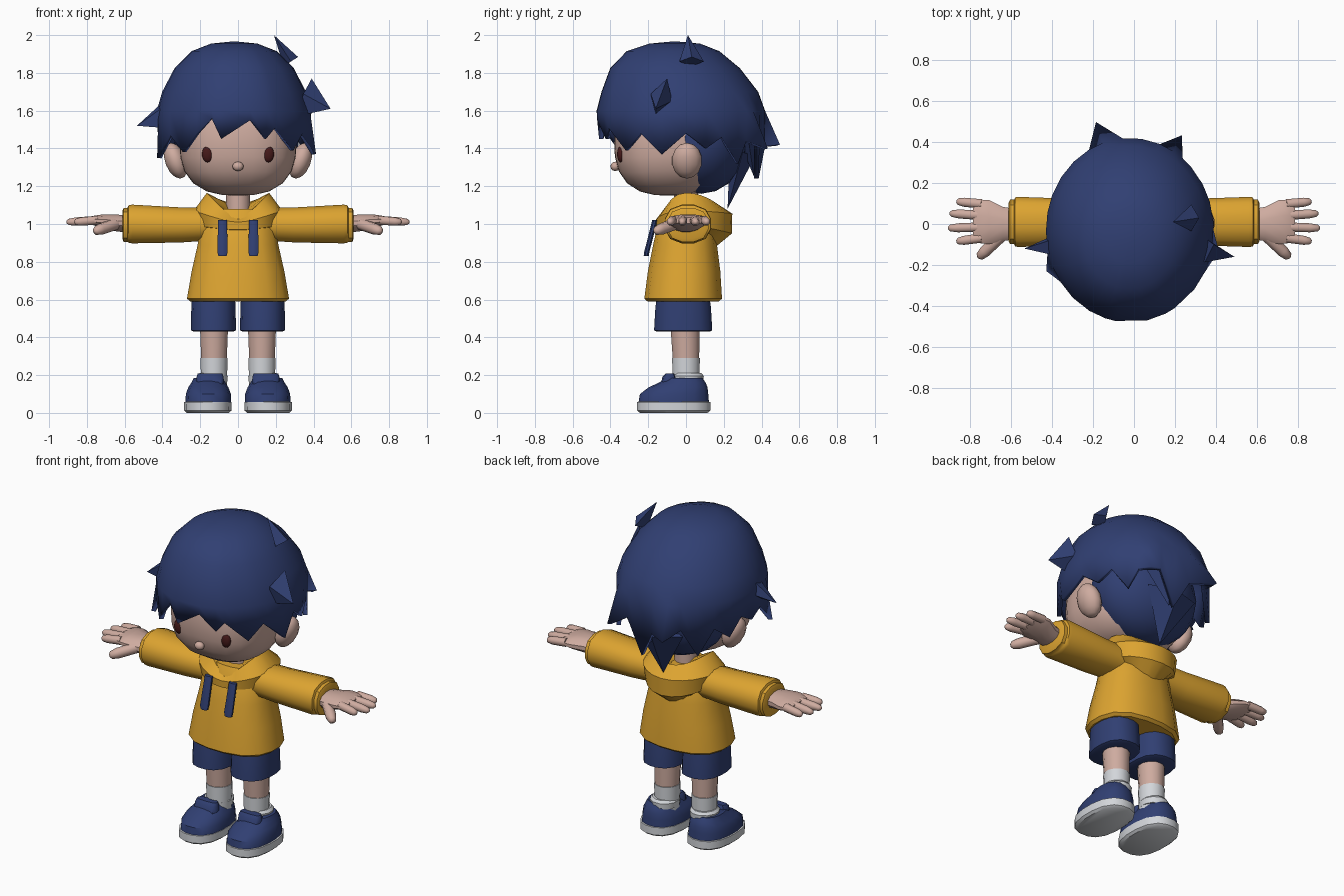
import bpy
import bmesh
import math
from mathutils import Vector

cube = bpy.data.objects.get("Cube")
if cube:
    bpy.data.objects.remove(cube, do_unlink=True)


def material(name, rgb):
    mat = bpy.data.materials.new(name)
    mat.use_nodes = True
    colour = (*rgb, 1.0)
    mat.diffuse_color = colour
    bsdf = next(n for n in mat.node_tree.nodes if n.type == 'BSDF_PRINCIPLED')
    bsdf.inputs["Base Color"].default_value = colour
    bsdf.inputs["Roughness"].default_value = 0.8
    return mat


NAVY = material("navy", (0.03, 0.05, 0.17))
YELLOW = material("yellow", (0.72, 0.37, 0.03))
SKIN = material("skin", (0.62, 0.41, 0.35))
WHITE = material("white", (0.65, 0.67, 0.7))
BROWN = material("dark brown", (0.06, 0.01, 0.01))


def finish(name, bm, mat, mirror=False, angle=40):
    bmesh.ops.recalc_face_normals(bm, faces=bm.faces[:])
    mesh = bpy.data.meshes.new(name)
    bm.to_mesh(mesh)
    bm.free()
    mesh.materials.append(mat)
    mesh.shade_smooth()
    mesh.set_sharp_from_angle(angle=math.radians(angle))
    obj = bpy.data.objects.new(name, mesh)
    bpy.context.scene.collection.objects.link(obj)
    if mirror:
        obj.modifiers.new("mirror", 'MIRROR')
    return obj


def loft(name, rings, mat, mirror=False, closed=False, cap_end=True, angle=40):
    """Skin a list of equal rings of points."""
    bm = bmesh.new()
    rows = [[bm.verts.new(p) for p in ring] for ring in rings]
    n = len(rows[0])
    pairs = list(zip(rows, rows[1:]))
    if closed:
        pairs.append((rows[-1], rows[0]))
    for a, b in pairs:
        for i in range(n):
            j = (i + 1) % n
            bm.faces.new((a[i], a[j], b[j], b[i]))
    if not closed:
        bm.faces.new(rows[0])
        if cap_end:
            bm.faces.new(rows[-1])
    return finish(name, bm, mat, mirror, angle)


def outline(rx, ry, n=16, power=2.5):
    """Rounded-box outline."""
    pts = []
    for i in range(n):
        a = math.tau * (i + 0.5) / n
        c, s = math.cos(a), math.sin(a)
        k = (abs(c) ** power + abs(s) ** power) ** (-1 / power)
        pts.append((c * k * rx, s * k * ry))
    return pts


def stack(name, levels, mat, mirror=False, cx=0.0, n=16, power=2.5):
    """Upright loft; levels are (z, rx, ry, centre y)."""
    rings = [[(cx + x, cy + y, z) for x, y in outline(rx, ry, n, power)]
             for z, rx, ry, cy in levels]
    return loft(name, rings, mat, mirror)


def sideways(name, levels, mat, n=12, power=2.5):
    """Mirrored loft along x; levels are (x, ry, rz, centre y, centre z)."""
    rings = [[(x, cy + y, cz + z) for y, z in outline(ry, rz, n, power)]
             for x, ry, rz, cy, cz in levels]
    return loft(name, rings, mat, True)


def ball(name, centre, radii, mat, mirror=False, power=2.0, seg=24, tilt=0.0):
    bm = bmesh.new()
    bmesh.ops.create_uvsphere(bm, u_segments=seg, v_segments=seg // 2, radius=1)
    for v in bm.verts:
        k = sum(abs(c) ** power for c in v.co) ** (-1 / power)
        p = Vector([c * k * r for c, r in zip(v.co, radii)])
        p.x += tilt * p.z
        v.co = p + Vector(centre)
    return finish(name, bm, mat, mirror, 60)


def finger(name, start, end, r, mat):
    a, b = Vector(start), Vector(end)
    d = b - a
    side = d.cross(Vector((0, 0, 1))).normalized()
    up = side.cross(d).normalized()
    rings = [[a + d * t + side * u * r * k + up * v * r * k for u, v in outline(1, 1, 8, 2)]
             for t, k in ((0, 1), (0.7, 0.95), (0.93, 0.7), (1, 0.25))]
    return loft(name, rings, mat, True, angle=60)


def spike(name, base, tip, width, thick, mat=NAVY):
    """Flattened four-sided lock of hair."""
    base, tip, width = Vector(base), Vector(tip), Vector(width)
    flat = (tip - base).cross(width).normalized() * thick
    bm = bmesh.new()
    ring = [bm.verts.new(base + o) for o in (width, flat, -width, -flat)]
    top = bm.verts.new(tip)
    bm.faces.new(ring)
    for i in range(4):
        bm.faces.new((ring[i], ring[(i + 1) % 4], top))
    return finish(name, bm, mat, False, 30)


# Head, face and ears
ball("head", (0, -0.09, 1.43), (0.31, 0.29, 0.28), SKIN, power=2.6)
ball("nose", (0, -0.375, 1.305), (0.03, 0.025, 0.025), SKIN, seg=12)
ball("eyes", (0.16, -0.345, 1.37), (0.031, 0.02, 0.044), BROWN, True, seg=16)
ball("ears", (0.33, 0.005, 1.335), (0.06, 0.08, 0.095), SKIN, True, seg=14, tilt=0.25)
stack("neck", [(1.0, 0.065, 0.065, 0), (1.2, 0.065, 0.065, 0)], SKIN, n=12, power=2)

# Hair: scalp, jagged outer shell and loose locks
ball("scalp_hair", (0, 0.08, 1.45), (0.325, 0.25, 0.29), NAVY, seg=20)
# lower edge: angle from the front, height, flare
edge = [(-10, 1.45, 0.97), (12, 1.55, 1), (25, 1.45, 0.97), (32, 1.51, 1), (50, 1.39, 1),
        (62, 1.48, 1), (78, 1.37, 1.08), (94, 1.48, 0.98), (108, 1.4, 0.98), (120, 1.46, 0.98),
        (133, 1.32, 1), (141, 1.44, 1), (149, 1.4, 1.2), (159, 1.45, 1), (172, 1.24, 0.93),
        (185, 1.41, 1), (199, 1.42, 1.24), (209, 1.45, 1), (222, 1.29, 1), (235, 1.44, 0.98),
        (248, 1.37, 0.98), (259, 1.47, 0.98), (271, 1.42, 0.98), (282, 1.47, 1),
        (294, 1.35, 1.09), (304, 1.47, 1), (317, 1.38, 0.97), (331, 1.48, 1), (343, 1.56, 1)]
dome = [(0.06, 1.965, -0.06), (0.3, 1.955, -0.06), (0.55, 1.915, -0.07),
        (0.77, 1.825, -0.06), (0.93, 1.7, -0.035), (1.0, 1.6, -0.03)]


def hair_point(deg, ratio, z, cy):
    a = math.radians(deg)
    return (-0.02 + 0.41 * ratio * math.sin(a), cy - 0.45 * ratio * math.cos(a), z)


rings = [[hair_point(a, ratio, z, cy) for a, _, _ in edge] for ratio, z, cy in dome]
rings.append([hair_point(a, flare, z, -0.03) for a, z, flare in edge])
shell = loft("hair_shell", rings, NAVY, cap_end=False, angle=35)
solid = shell.modifiers.new("thickness", 'SOLIDIFY')
solid.thickness = 0.025

spike("side_lock_right", (-0.38, -0.1, 1.6), (-0.535, -0.12, 1.52), (0.03, 0.04, 0.09), 0.06)
spike("side_lock_left", (0.35, -0.13, 1.67), (0.49, -0.16, 1.61), (0.04, 0.03, 0.1), 0.06)
spike("back_lock", (-0.02, 0.3, 1.38), (0.0, 0.22, 1.08), (0.17, 0, 0), 0.07)
spike("nape_lock", (0.04, 0.33, 1.45), (0.05, 0.36, 1.25), (0.15, 0, 0), 0.05)
spike("crown_tuft", (0.28, 0.03, 1.86), (0.19, 0.01, 2.0), (0, 0.065, 0), 0.045)

# Hooded top
stack("hoodie_body", [(0.59, 0.255, 0.19, -0.015), (0.605, 0.272, 0.207, -0.015),
                      (0.75, 0.247, 0.193, -0.01), (0.89, 0.215, 0.17, -0.005),
                      (1.0, 0.2, 0.15, 0), (1.08, 0.15, 0.11, 0)], YELLOW)
sideways("sleeves", [(0.1, 0.11, 0.085, 0.01, 1.0), (0.3, 0.115, 0.094, 0.01, 0.995),
                     (0.56, 0.124, 0.104, 0.01, 1.0), (0.58, 0.122, 0.1, 0.01, 1.0),
                     (0.585, 0.11, 0.092, 0.01, 0.995), (0.605, 0.11, 0.092, 0.01, 0.995),
                     (0.612, 0.095, 0.075, 0.01, 0.995)], YELLOW)

# Hood: cross-section points blended between front, side and back as (radius, z)
section = [((0.05, 0.99), (0.06, 1.11), (0.07, 1.05)),
           ((0.12, 1.035), (0.165, 1.165), (0.16, 1.11)),
           ((0.165, 1.01), (0.235, 1.07), (0.245, 1.055)),
           ((0.165, 0.97), (0.215, 0.99), (0.243, 0.95)),
           ((0.1, 0.95), (0.13, 0.96), (0.14, 0.865))]
rings = []
for i in range(24):
    a = math.tau * i / 24
    s, c = math.sin(a), math.cos(a)
    weights = (max(c, 0) ** 2, s * s, max(-c, 0) ** 2)
    ring = []
    for keys in section:
        r = sum(w * k[0] for w, k in zip(weights, keys))
        z = sum(w * k[1] for w, k in zip(weights, keys))
        ring.append((r * s, -r * c, z))
    rings.append(ring)
loft("hood", rings, YELLOW, closed=True)

# Drawstrings
rings = [[(0.082 + x, cy + y, z) for x, y in outline(w, 0.014, 8, 4)]
         for z, cy, w in ((1.02, -0.165, 0.024), (0.85, -0.208, 0.027), (0.83, -0.21, 0.022))]
loft("drawstrings", rings, NAVY, True)

# Hands
sideways("palms", [(0.58, 0.075, 0.045, 0, 1.0), (0.64, 0.085, 0.046, 0, 1.005),
                   (0.71, 0.11, 0.037, 0.01, 1.015), (0.76, 0.108, 0.027, 0.013, 1.018),
                   (0.785, 0.095, 0.016, 0.013, 1.018)], SKIN, power=2.3)
tips = [("little", 0.098, 0.867, 0.11), ("ring", 0.042, 0.9, 0.052),
        ("middle", -0.015, 0.908, -0.02), ("index", -0.068, 0.867, -0.085)]
for label, y, tip_x, tip_y in tips:
    finger(label + "_fingers", (0.745, y, 1.02), (tip_x, tip_y, 1.01), 0.025, SKIN)
finger("thumbs", (0.65, -0.06, 1.0), (0.76, -0.165, 0.96), 0.032, SKIN)

# Shorts, legs and socks
stack("shorts", [(0.43, 0.105, 0.14, -0.015), (0.437, 0.12, 0.155, -0.015),
                 (0.56, 0.118, 0.148, -0.015), (0.68, 0.11, 0.13, -0.015)],
      NAVY, True, cx=0.13)
stack("legs", [(0.28, 0.07, 0.072, 0), (0.46, 0.077, 0.08, -0.005)],
      SKIN, True, cx=0.127, n=12, power=2)
stack("socks", [(0.12, 0.07, 0.072, 0), (0.2, 0.072, 0.074, 0), (0.29, 0.074, 0.076, 0)],
      WHITE, True, cx=0.127, n=12, power=2)
stack("sock_cuffs", [(0.16, 0.08, 0.085, 0.01), (0.195, 0.084, 0.087, 0.01),
                     (0.21, 0.07, 0.075, 0.01)], WHITE, True, cx=0.135, n=12, power=2)

# Shoes
stack("soles", [(0, 0.112, 0.18, -0.065), (0.012, 0.126, 0.195, -0.065),
                (0.058, 0.127, 0.195, -0.065), (0.06, 0.11, 0.18, -0.065)],
      WHITE, True, cx=0.16)
stack("shoe_uppers", [(0.055, 0.122, 0.188, -0.065), (0.1, 0.12, 0.182, -0.063),
                      (0.135, 0.107, 0.157, -0.042), (0.16, 0.09, 0.125, -0.02),
                      (0.185, 0.078, 0.095, -0.008)], NAVY, True, cx=0.157)
stack("shoe_tongues", [(0.14, 0.075, 0.045, -0.09), (0.19, 0.072, 0.035, -0.09),
                       (0.208, 0.065, 0.022, -0.085)], NAVY, True, cx=0.148, n=12, power=4)
